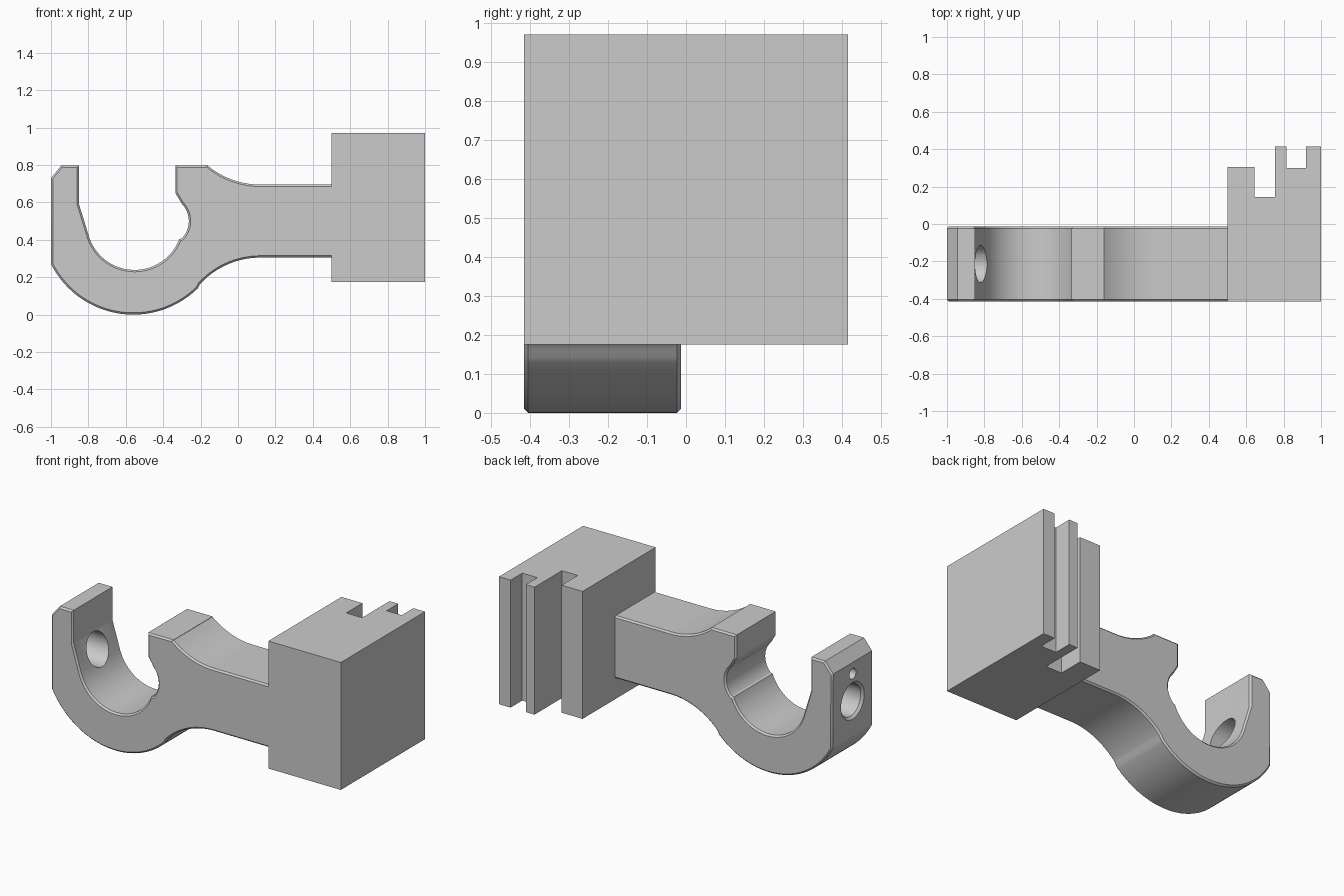
import bpy, bmesh, math
from mathutils import Matrix

cube = bpy.data.objects.get("Cube")
if cube:
    bpy.data.objects.remove(cube, do_unlink=True)

GREY = (0.6, 0.6, 0.6, 1)
mat = bpy.data.materials.new("light grey")
mat.use_nodes = True
mat.diffuse_color = GREY
mat.node_tree.nodes["Principled BSDF"].inputs["Base Color"].default_value = GREY


def arc(cx, cz, r, start, end, n):
    """Points along an arc, angles in degrees."""
    angles = [math.radians(start + (end - start) * i / n) for i in range(n + 1)]
    return [(cx + r * math.cos(a), cz + r * math.sin(a)) for a in angles]


def finish(bm, name):
    bmesh.ops.recalc_face_normals(bm, faces=bm.faces)
    mesh = bpy.data.meshes.new(name)
    bm.to_mesh(mesh)
    bm.free()
    mesh.materials.append(mat)
    obj = bpy.data.objects.new(name, mesh)
    bpy.context.collection.objects.link(obj)
    return obj


def prism(points, offset):
    """Extrude a closed outline of 3D points by a vector."""
    bm = bmesh.new()
    face = bm.faces.new([bm.verts.new(p) for p in points])
    ext = bmesh.ops.extrude_face_region(bm, geom=[face])
    moved = [g for g in ext["geom"] if isinstance(g, bmesh.types.BMVert)]
    bmesh.ops.translate(bm, verts=moved, vec=offset)
    return bm


def bore(name, target, x0, x1, r0, r1, y, z):
    """Cut a round hole along x, with radius r0 at x0 and r1 at x1."""
    bm = bmesh.new()
    bmesh.ops.create_cone(
        bm, cap_ends=True, segments=48, radius1=r0, radius2=r1, depth=x1 - x0,
        matrix=Matrix.Translation(((x0 + x1) / 2, y, z)) @ Matrix.Rotation(math.pi / 2, 4, "Y"))
    cutter = finish(bm, name)
    cutter.hide_render = True
    mod = target.modifiers.new(name, "BOOLEAN")
    mod.operation = "DIFFERENCE"
    mod.solver = "EXACT"
    mod.object = cutter
    bpy.context.view_layer.objects.active = target
    bpy.ops.object.modifier_apply(modifier=name)
    bpy.data.objects.remove(cutter, do_unlink=True)


# Mounting block with the slotted back
FRONT, BACK, BOTTOM, TOP = -0.415, 0.415, 0.175, 0.97
slots = [(0.5, FRONT), (1, FRONT), (1, BACK), (0.92, BACK), (0.92, 0.3), (0.815, 0.3),
         (0.815, BACK), (0.755, BACK), (0.755, 0.145), (0.645, 0.145), (0.645, 0.305), (0.5, 0.305)]
finish(prism([(x, y, BOTTOM) for x, y in slots], (0, 0, TOP - BOTTOM)), "mounting_block")

# Hook and arm outline
outline = [(0.5, 0.305)]
outline += arc(0.12, -0.134, 0.439, 90, 137.3, 20)             # underside fillet
outline += arc(-0.56, 0.493, 0.493, -43, -153, 48)[1:]         # outer bowl
outline += [(-1, 0.73), (-0.945, 0.797), (-0.85, 0.797), (-0.85, 0.59)]
outline += arc(-0.553, 0.495, 0.256, 195, 339, 48)             # inner bowl
outline += arc(-0.396, 0.5, 0.133, -44, 44, 20)                # side relief
outline += [(-0.335, 0.65), (-0.335, 0.797), (-0.16, 0.797)]
outline += arc(0.12, 1.137, 0.442, 230.7, 270, 20)             # top fillet
outline += [(0.5, 0.695)]

HOOK_BACK = -0.013
bm = prism([(x, FRONT, z) for x, z in outline], (0, HOOK_BACK - FRONT, 0))
# Chamfer the front and back rims, leaving the joint with the block square
rims = [e for e in bm.edges
        if abs(e.verts[0].co.y - e.verts[1].co.y) < 1e-5
        and not all(v.co.x > 0.499 for v in e.verts)]
bmesh.ops.bevel(bm, geom=rims, offset=0.01, segments=1, affect="EDGES", clamp_overlap=False)
hook = finish(bm, "hook_arm")

# Large countersunk hole and small blind hole in the hook tip
MID = (FRONT + HOOK_BACK) / 2
bore("large_hole", hook, -1.1, -0.7, 0.1, 0.1, MID, 0.49)
bore("countersink", hook, -1.01, -0.985, 0.125, 0.1, MID, 0.49)
bore("small_hole", hook, -1.05, -0.93, 0.033, 0.033, MID, 0.66)

bpy.ops.object.select_all(action="DESELECT")
hook.select_set(True)
bpy.context.view_layer.objects.active = hook
bpy.ops.object.shade_smooth_by_angle(angle=math.radians(20))
